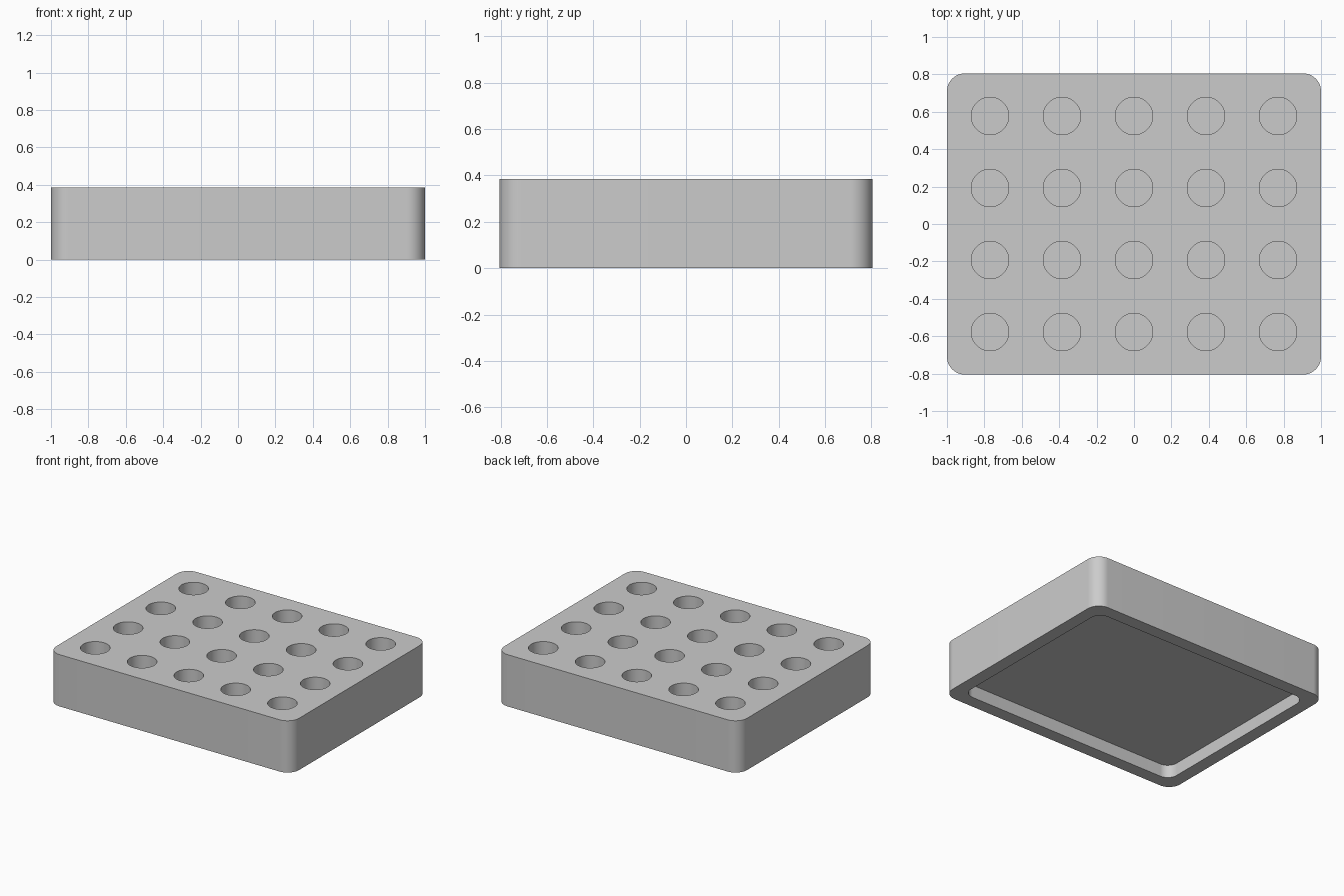
import bpy
import bmesh
import math
from mathutils import Matrix

if "Cube" in bpy.data.objects:
    bpy.data.objects.remove(bpy.data.objects["Cube"], do_unlink=True)

LENGTH, WIDTH, HEIGHT = 2.0, 1.61, 0.385
RIM, RECESS, CORNER = 0.096, 0.095, 0.096
PITCH, HOLE_RADIUS, HOLE_DEPTH = 0.385, 0.1, 0.19

grey = bpy.data.materials.new("light_grey")
grey.use_nodes = True
colour = (0.6, 0.6, 0.6, 1)
grey.diffuse_color = colour
grey.node_tree.nodes["Principled BSDF"].inputs["Base Color"].default_value = colour


def make_object(name, bm):
    bmesh.ops.recalc_face_normals(bm, faces=bm.faces)
    mesh = bpy.data.meshes.new(name)
    bm.to_mesh(mesh)
    bm.free()
    mesh.materials.append(grey)
    obj = bpy.data.objects.new(name, mesh)
    bpy.context.collection.objects.link(obj)
    return obj


def rounded_block(name, length, width, bottom, top, radius):
    """Box with its upright edges rounded."""
    bm = bmesh.new()
    place = Matrix.Translation((0, 0, (bottom + top) / 2))
    size = Matrix.Diagonal((length, width, top - bottom, 1))
    bmesh.ops.create_cube(bm, size=1, matrix=place @ size)
    upright = [e for e in bm.edges
               if abs(e.verts[0].co.z - e.verts[1].co.z) > 0.01]
    bmesh.ops.bevel(bm, geom=upright, offset=radius, segments=16,
                    profile=0.5, affect='EDGES')
    return make_object(name, bm)


def cut(target, cutter):
    """Subtract the cutter for good, then discard it."""
    cutter.hide_render = True
    mod = target.modifiers.new(cutter.name, 'BOOLEAN')
    mod.operation = 'DIFFERENCE'
    mod.solver = 'EXACT'
    mod.object = cutter
    bpy.ops.object.select_all(action='DESELECT')
    bpy.context.view_layer.objects.active = target
    target.select_set(True)
    bpy.ops.object.modifier_apply(modifier=mod.name)
    bpy.data.objects.remove(cutter, do_unlink=True)


# Solid rack body
rack = rounded_block("rack_block", LENGTH, WIDTH, 0, HEIGHT, CORNER)

# Shallow recess underneath, leaving a rim to stand on
cut(rack, rounded_block("base_recess", LENGTH - 2 * RIM, WIDTH - 2 * RIM,
                        -0.1, RECESS, 0.077))

# Grid of blind round holes in the top
bm = bmesh.new()
drill = HOLE_DEPTH + 0.1
for col in range(5):
    for row in range(4):
        spot = ((col - 2) * PITCH, (row - 1.5) * PITCH,
                HEIGHT - HOLE_DEPTH + drill / 2)
        bmesh.ops.create_cone(bm, cap_ends=True, segments=64,
                              radius1=HOLE_RADIUS, radius2=HOLE_RADIUS,
                              depth=drill, matrix=Matrix.Translation(spot))
cut(rack, make_object("hole_grid", bm))

# Smooth the curved walls, keep the rims sharp
bpy.ops.object.shade_smooth_by_angle(angle=math.radians(30))
